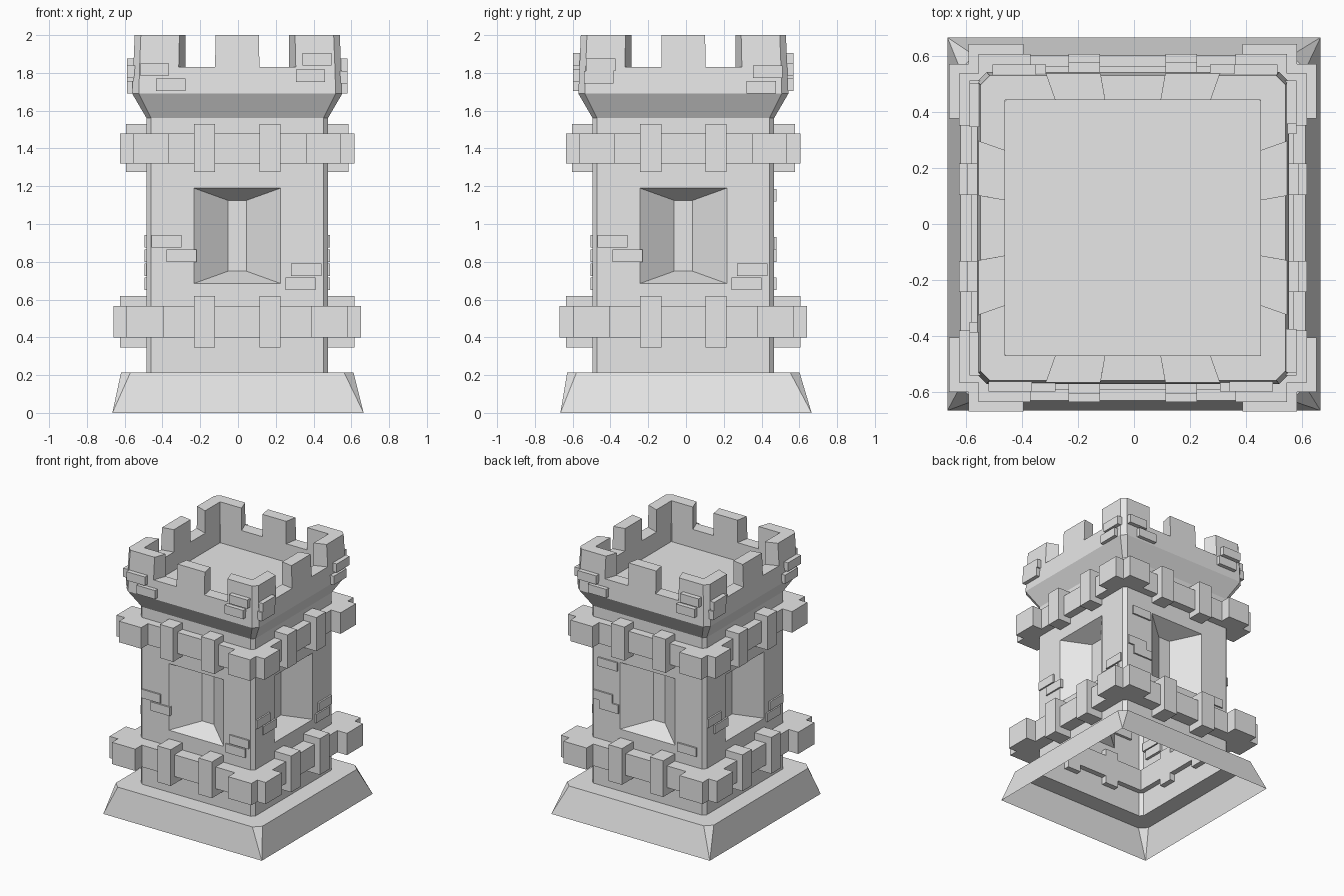
import bpy, bmesh, math
from mathutils import Matrix, Vector

cube = bpy.data.objects.get("Cube")
if cube:
    bpy.data.objects.remove(cube, do_unlink=True)

stone = bpy.data.materials.new("grey_stone")
stone.use_nodes = True
stone.diffuse_color = (0.8, 0.8, 0.8, 1)
stone.node_tree.nodes["Principled BSDF"].inputs["Base Color"].default_value = (0.8, 0.8, 0.8, 1)

CENTRE = Vector((-0.004, -0.014, 0))   # the tower sits slightly off the plinth's middle


def finish(name, bm, fix=True):
    bmesh.ops.remove_doubles(bm, verts=bm.verts, dist=0.0005)
    if fix:
        bmesh.ops.recalc_face_normals(bm, faces=bm.faces)
    mesh = bpy.data.meshes.new(name)
    bm.to_mesh(mesh)
    bm.free()
    mesh.materials.append(stone)
    obj = bpy.data.objects.new(name, mesh)
    obj.location = CENTRE
    bpy.context.collection.objects.link(obj)
    return obj


def turn(k):
    return Matrix.Rotation(k * math.pi / 2, 4, 'Z')


def octagon(half, cut, z):
    """Square outline with chamfered corners."""
    pts = []
    for k in range(4):
        for u in (-half + cut, half - cut):
            pts.append(turn(k) @ Vector((u, -half, z)))
    return pts


def bridge(bm, low, high):
    a = [bm.verts.new(p) for p in low]
    b = [bm.verts.new(p) for p in high]
    n = len(a)
    for i in range(n):
        j = (i + 1) % n
        bm.faces.new((a[i], a[j], b[j], b[i]))


def cap(bm, pts):
    bm.faces.new([bm.verts.new(p) for p in pts])


def block(bm, k, u0, u1, d0, d1, z0, z1):
    """Box on side k: u runs along the wall, d outwards."""
    size = Matrix.Diagonal((u1 - u0, d1 - d0, z1 - z0, 1))
    place = Matrix.Translation(((u0 + u1) / 2, -(d0 + d1) / 2, (z0 + z1) / 2))
    bmesh.ops.create_cube(bm, size=1, matrix=turn(k) @ place @ size)


# Plinth: open underneath, square foot, chamfered top, ledge up to the wall
BASE, BODY, CUT = 0.215, 0.48, 0.024
bm = bmesh.new()
top = octagon(0.615, 0.05, BASE)
foot = [turn(k) @ Vector((-0.665, -0.665, 0)) - CENTRE for k in range(4)]
for k in range(4):
    cap(bm, [foot[k], foot[(k + 1) % 4], top[2 * k + 1], top[2 * k]])
    cap(bm, [foot[k], top[2 * k], top[2 * k - 1]])
bridge(bm, top, octagon(BODY, CUT, BASE))
finish("plinth", bm)

# Tower walls with a tapered window recess on each side
bm = bmesh.new()
WALL_TOP = 1.56


def rect(k, half, z0, z1, depth):
    return [turn(k) @ Vector((u, -depth, z)) for u, z in
            ((-half, z0), (half, z0), (half, z1), (-half, z1))]


for k in range(4):
    wall = rect(k, BODY - CUT, BASE, WALL_TOP, BODY)
    opening = rect(k, 0.23, 0.685, 1.19, BODY)
    back = rect(k, 0.049, 0.75, 1.125, BODY - 0.14)
    bridge(bm, wall, opening)
    bridge(bm, opening, back)
    cap(bm, back)
    following = rect(k + 1, BODY - CUT, BASE, WALL_TOP, BODY)
    cap(bm, [wall[1], following[0], following[3], wall[2]])
finish("tower_walls", bm)

# Flared crown with parapet and sunken roof floor
FLOOR, PARAPET, SUMMIT, INNER = 1.69, 1.83, 2.0, 0.455
bm = bmesh.new()
rings = [octagon(BODY, CUT, WALL_TOP), octagon(0.556, 0.035, FLOOR),
         octagon(0.55, 0.033, PARAPET), octagon(INNER, 0.004, PARAPET),
         octagon(INNER, 0.004, FLOOR)]
for low, high in zip(rings, rings[1:]):
    bridge(bm, low, high)
cap(bm, rings[-1])
finish("crown", bm, fix=False)

# Merlons: one in the middle of each side and an angled one on each corner
OUT0, OUT1 = 0.55, 0.543


def prism(bm, k, outline):
    """Raise an outline of (x, y, is_outer) points, leaning the outer face in."""
    low = [turn(k) @ Vector((x, y, PARAPET)) for x, y, o in outline]
    high = []
    for x, y, o in outline:
        s = OUT1 / OUT0 if o else 1
        high.append(turn(k) @ Vector((x * s, y * s, SUMMIT)))
    bridge(bm, low, high)
    cap(bm, high)


mid, corners = bmesh.new(), bmesh.new()
for k in range(4):
    prism(mid, k, [(-0.117, -OUT0, 1), (0.117, -OUT0, 1), (0.1, -INNER, 0), (-0.1, -INNER, 0)])
    c = OUT0 - 0.033
    prism(corners, k, [(0.31, -OUT0, 1), (c, -OUT0, 1), (OUT0, -c, 1), (OUT0, -0.31, 1),
                       (INNER, -0.275, 0), (INNER, -INNER, 0), (0.275, -INNER, 0)])
finish("middle_merlons", mid)
finish("corner_merlons", corners)


# Stone bands: flat strip, upright clamps and stepped corner blocks
def band(name, z0, z1, c0, c1, u0, u1, strip, clamp, corner):
    bm = bmesh.new()
    for k in range(4):
        block(bm, k, -u0, u0, 0.44, strip, z0, z1)
        for side in (-1, 1):
            lo, hi = sorted((side * u0, side * u1))
            block(bm, k, lo, hi, 0.44, corner, z0, z1)
            block(bm, k, side * 0.173 - 0.056, side * 0.173 + 0.056, 0.44, clamp, c0, c1)
    finish(name, bm, fix=False)


band("lower_band", 0.40, 0.565, 0.345, 0.62, 0.39, 0.585, 0.575, 0.62, 0.655)
band("upper_band", 1.32, 1.48, 1.275, 1.53, 0.365, 0.55, 0.54, 0.59, 0.62)

# Raised bricks: (start along wall, bottom height)
plain = [(-0.455, 0.875), (-0.375, 0.80), (0.285, 0.725), (0.255, 0.65)]
rear = [(-0.41, 1.12), (-0.45, 0.865), (-0.40, 0.80), (0.255, 0.65)]
bm = bmesh.new()
for k in range(4):
    for u, z in (rear if k == 2 else plain):
        block(bm, k, u, u + 0.16, 0.46, 0.492, z, z + 0.066)
finish("wall_bricks", bm, fix=False)

faces = [(-0.515, 1.785), (-0.43, 1.705), (0.345, 1.84), (0.31, 1.752)]
sides = [(-0.515, 1.81), (-0.525, 1.745), (0.37, 1.772), (0.335, 1.692)]
bm = bmesh.new()
for k in range(4):
    for u, z in (sides if k % 2 else faces):
        block(bm, k, u, u + 0.155, 0.52, 0.583, z, z + 0.066)
finish("crown_bricks", bm, fix=False)
